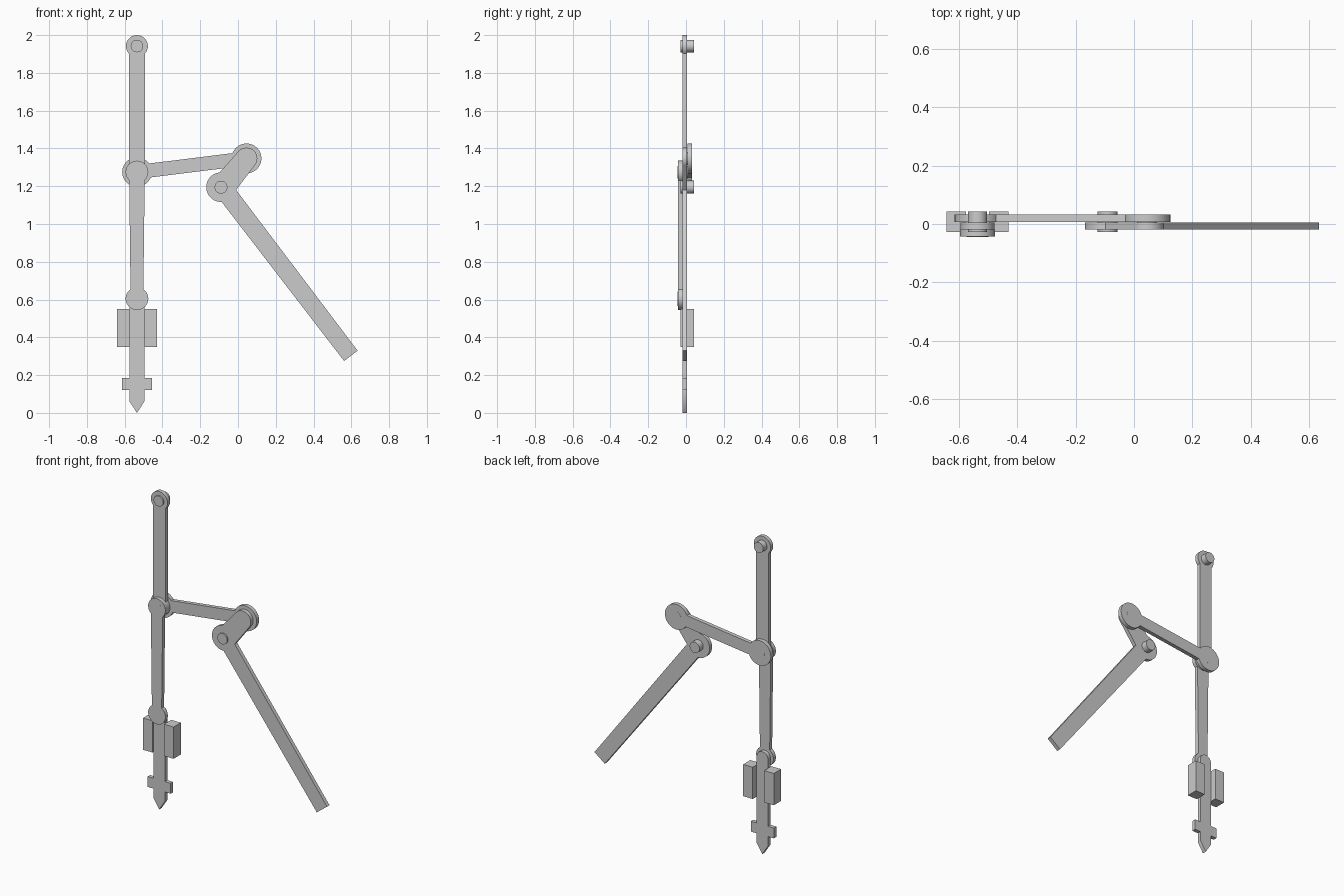
import bpy, bmesh
from math import cos, sin, asin, pi, atan2, hypot

if "Cube" in bpy.data.objects:
    bpy.data.objects.remove(bpy.data.objects["Cube"])

# Layers in y: lower link in front, then ram/upper link/crank, then rod at the back
FRONT = (-0.0435, -0.019)
MID = (-0.019, 0.0055)
BACK = (0.0075, 0.0325)
PIN = (-0.028, 0.0435)
X = -0.535


def plate(name, pts, ys):
    """Extrude an x-z outline between two y values."""
    bm = bmesh.new()
    face = bm.faces.new([bm.verts.new((x, ys[0], z)) for x, z in pts])
    ext = bmesh.ops.extrude_face_region(bm, geom=[face])
    verts = [v for v in ext["geom"] if isinstance(v, bmesh.types.BMVert)]
    bmesh.ops.translate(bm, verts=verts, vec=(0, ys[1] - ys[0], 0))
    bmesh.ops.recalc_face_normals(bm, faces=bm.faces)
    me = bpy.data.meshes.new(name)
    bm.to_mesh(me)
    bm.free()
    ob = bpy.data.objects.new(name, me)
    bpy.context.collection.objects.link(ob)
    bpy.ops.object.select_all(action='DESELECT')
    ob.select_set(True)
    bpy.context.view_layer.objects.active = ob
    bpy.ops.object.shade_smooth_by_angle(angle=0.6)
    return ob


def arc(c, r, a0, a1, n=40):
    return [(c[0] + r * cos(a0 + (a1 - a0) * i / n),
             c[1] + r * sin(a0 + (a1 - a0) * i / n)) for i in range(n + 1)]


def link(name, a, b, ra, rb, wa, wb, ys):
    """Bar with round eyes at both ends; wa, wb are half widths."""
    t = atan2(b[1] - a[1], b[0] - a[0])
    ha, hb = asin(wa / ra), asin(wb / rb)
    pts = arc(a, ra, t + ha, t + 2 * pi - ha)
    pts += arc(b, rb, t - pi + hb, t + pi - hb)
    return plate(name, pts, ys)


def pin(name, c, r, ys):
    return plate(name, arc(c, r, 0, 2 * pi * 31 / 32, 31), ys)


top, knee, foot = (X, 1.942), (X, 1.275), (X, 0.605)
pivot, elbow, handle_end = (-0.09, 1.195), (0.045, 1.347), (0.5975, 0.302)

# Toggle links and connecting rod
link("upper_toggle_link", top, knee, 0.058, 0.058, 0.043, 0.043, MID)
link("lower_toggle_link", knee, foot, 0.06, 0.06, 0.041, 0.034, FRONT)
link("connecting_rod", knee, elbow, 0.078, 0.079, 0.037, 0.037, BACK)

# Bell-crank handle: short arm to the elbow, long arm to the grip end
R, ws, wl = 0.078, 0.057, 0.045
ts = atan2(elbow[1] - pivot[1], elbow[0] - pivot[0])
dx, dz = handle_end[0] - pivot[0], handle_end[1] - pivot[1]
tl = atan2(dz, dx)
n = hypot(dx, dz)
nx, nz = -dz / n * wl, dx / n * wl
outline = arc(elbow, ws, ts - pi / 2, ts + pi / 2)
outline += arc(pivot, R, ts + asin(ws / R), tl + 2 * pi - asin(wl / R))
outline += [(handle_end[0] - nx, handle_end[1] - nz),
            (handle_end[0] + nx, handle_end[1] + nz),
            (pivot[0] + 0.08, pivot[1] - 0.015)]
plate("crank_handle", outline, MID)

# Ram with rounded top, cross lug and pointed tip
half = [(0.039, 0.185), (0.08, 0.185), (0.08, 0.12), (0.039, 0.12), (0.039, 0.06)]
ram = arc((X, foot[1]), 0.039, 0, pi, 24)
ram += [(X - x, z) for x, z in half] + [(X, 0.0)]
ram += [(X + x, z) for x, z in reversed(half)]
plate("ram", ram, MID)

# Guide blocks on each side of the ram
for side, s in (("left", -1), ("right", 1)):
    x0, x1 = X + s * 0.04, X + s * 0.1065
    plate("guide_block_" + side, [(x0, 0.35), (x1, 0.35), (x1, 0.55), (x0, 0.55)], PIN)

# Pivot pins
pin("top_pin", top, 0.033, PIN)
pin("crank_pin", pivot, 0.034, PIN)
pin("knee_pin", knee, 0.033, (-0.044, 0.033))
pin("elbow_pin", elbow, 0.034, (-0.015, 0.033))
pin("ram_pin", foot, 0.038, (-0.0438, 0.005))
